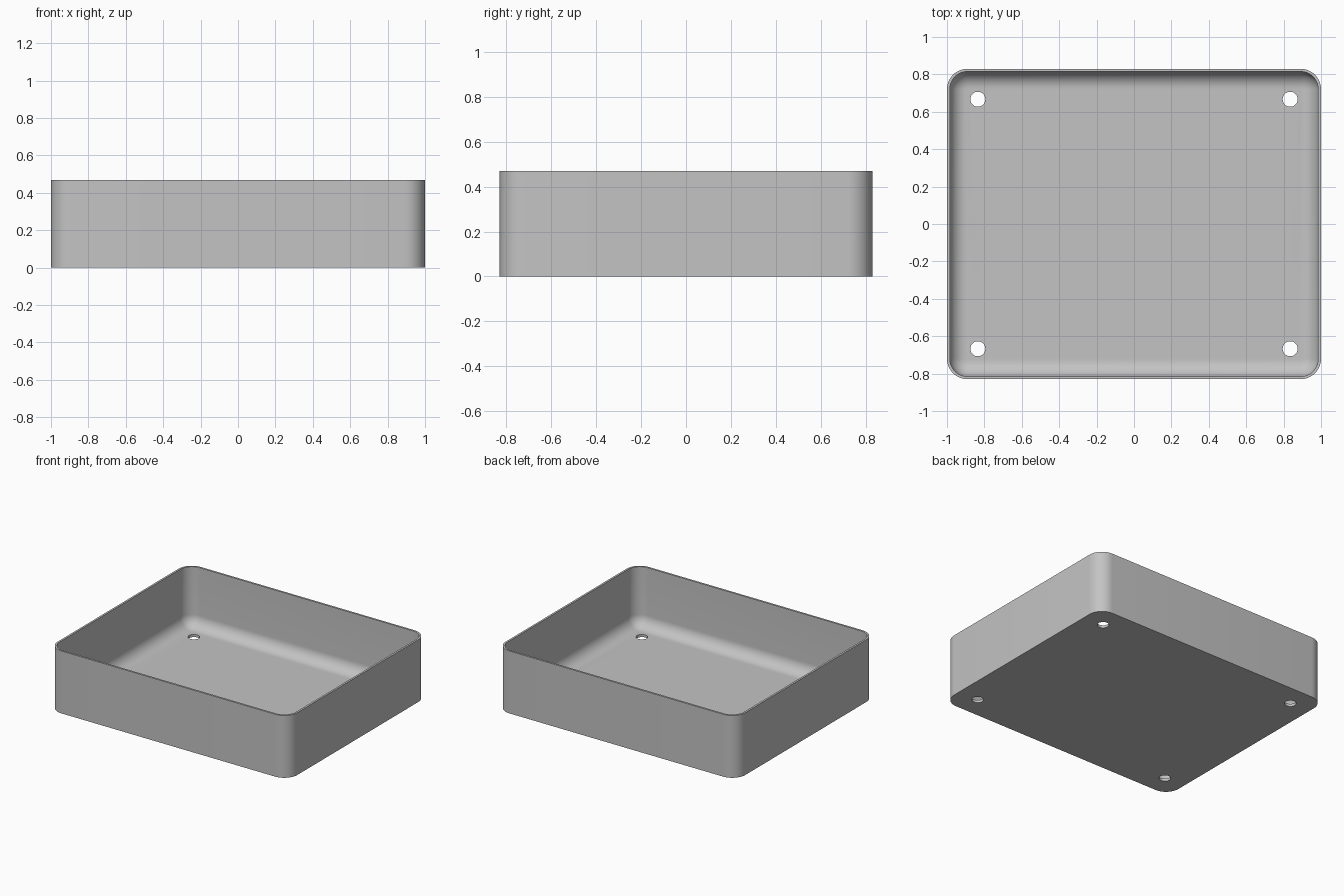
import bpy, bmesh
from math import sin, cos, pi, radians

old = bpy.data.objects.get("Cube")
if old:
    bpy.data.objects.remove(old, do_unlink=True)

HALF_X, HALF_Y, HEIGHT = 1.0, 0.83, 0.47
CORNER, WALL, FLOOR, FILLET = 0.11, 0.015, 0.02, 0.09
HOLE_X, HOLE_Y, HOLE_R = 0.835, 0.667, 0.04
STEPS = 12

grey = bpy.data.materials.new("plain grey")
grey.use_nodes = True
colour = (0.55, 0.55, 0.55, 1)
grey.diffuse_color = colour
grey.node_tree.nodes["Principled BSDF"].inputs["Base Color"].default_value = colour


def rounded_ring(bm, inset, z):
    """Rounded rectangle of vertices, moved inwards by inset."""
    r = CORNER - inset
    verts = []
    for k, (sx, sy) in enumerate([(1, 1), (-1, 1), (-1, -1), (1, -1)]):
        for i in range(STEPS + 1):
            a = (k + i / STEPS) * pi / 2
            verts.append(bm.verts.new((sx * (HALF_X - CORNER) + r * cos(a),
                                       sy * (HALF_Y - CORNER) + r * sin(a), z)))
    return verts


# Tray shell: outer wall, rim, inner wall and the rounded foot of the inner wall
profile = [(0, 0), (0, HEIGHT), (WALL, HEIGHT)]
for i in range(STEPS + 1):
    a = i / STEPS * pi / 2
    profile.append((WALL + FILLET * (1 - cos(a)), FLOOR + FILLET * (1 - sin(a))))

bm = bmesh.new()
rings = [rounded_ring(bm, inset, z) for inset, z in profile]
for low, high in zip(rings, rings[1:]):
    for i in range(len(low)):
        j = (i + 1) % len(low)
        bm.faces.new((low[i], low[j], high[j], high[i]))
bm.faces.new(rings[0][::-1])
bm.faces.new(rings[-1])
bmesh.ops.recalc_face_normals(bm, faces=bm.faces)
mesh = bpy.data.meshes.new("tray")
bm.to_mesh(mesh)
bm.free()
mesh.materials.append(grey)
tray = bpy.data.objects.new("tray", mesh)
bpy.context.collection.objects.link(tray)

# Screw holes through the floor corners
for sx in (-1, 1):
    for sy in (-1, 1):
        bpy.ops.mesh.primitive_cylinder_add(vertices=40, radius=HOLE_R, depth=0.2,
                                            location=(sx * HOLE_X, sy * HOLE_Y, 0))
        cutter = bpy.context.object
        cutter.name = "hole_cutter"
        cutter.data.materials.append(grey)
        cut = tray.modifiers.new("screw_hole", "BOOLEAN")
        cut.operation = "DIFFERENCE"
        cut.solver = "EXACT"
        cut.object = cutter
        bpy.ops.object.select_all(action="DESELECT")
        tray.select_set(True)
        bpy.context.view_layer.objects.active = tray
        bpy.ops.object.modifier_apply(modifier=cut.name)
        bpy.data.objects.remove(cutter, do_unlink=True)

bpy.ops.object.shade_smooth_by_angle(angle=radians(35))
